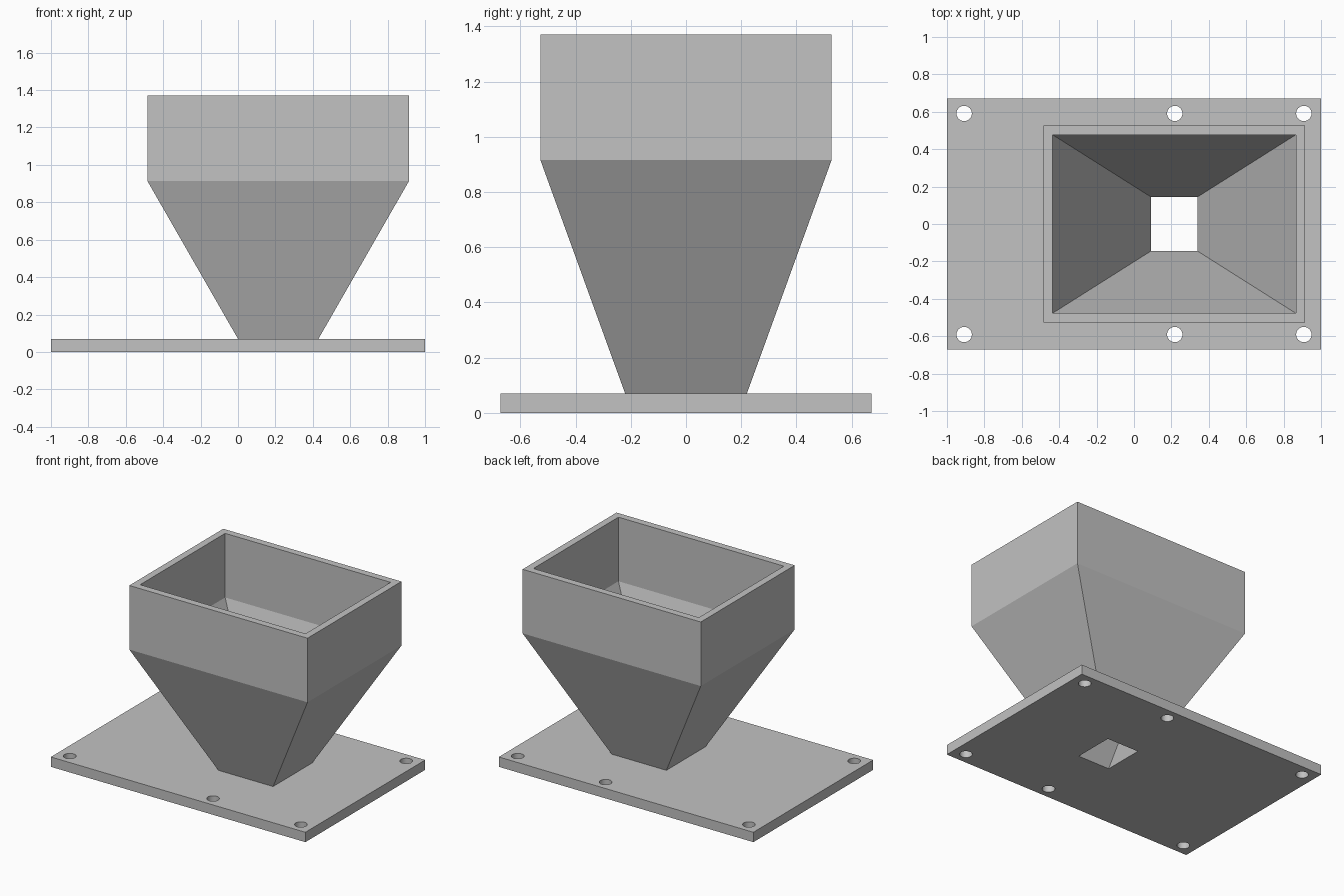
import bpy, bmesh

if "Cube" in bpy.data.objects:
    bpy.data.objects.remove(bpy.data.objects["Cube"], do_unlink=True)

PLATE_X, PLATE_Y, PLATE_T = 2.0, 1.344, 0.07
CENTRE_X = 0.215                 # hopper axis
NECK = (0.175, 0.195)            # outer half sizes at z = 0
BIN = (0.70, 0.527)              # outer half sizes of the straight bin
SHOULDER, TOP, WALL = 0.915, 1.37, 0.05

grey = bpy.data.materials.new("light grey")
grey.use_nodes = True
colour = (0.54, 0.54, 0.54, 1)
grey.diffuse_color = colour
grey.node_tree.nodes["Principled BSDF"].inputs["Base Color"].default_value = colour


def make(name, bm):
    bmesh.ops.recalc_face_normals(bm, faces=bm.faces)
    mesh = bpy.data.meshes.new(name)
    bm.to_mesh(mesh)
    bm.free()
    mesh.materials.append(grey)
    obj = bpy.data.objects.new(name, mesh)
    bpy.context.collection.objects.link(obj)
    return obj


def section(z, inset=0.0):
    """Rectangle of the hopper at height z: half width, half depth, z."""
    t = min(z / SHOULDER, 1)
    half = [a + (b - a) * t - inset for a, b in zip(NECK, BIN)]
    return half[0], half[1], z


def loft(name, sections, ring_closed=False):
    """Join stacked rectangles; ring_closed links the last back to the first."""
    bm = bmesh.new()
    rings = [[bm.verts.new((CENTRE_X + sx * hx, sy * hy, z))
              for sx, sy in ((-1, -1), (1, -1), (1, 1), (-1, 1))]
             for hx, hy, z in sections]
    pairs = list(zip(rings, rings[1:]))
    if ring_closed:
        pairs.append((rings[-1], rings[0]))
    else:
        bm.faces.new(rings[0])
        bm.faces.new(rings[-1])
    for a, b in pairs:
        for i in range(4):
            j = (i + 1) % 4
            bm.faces.new((a[i], a[j], b[j], b[i]))
    return make(name, bm)


def cut(target, cutter):
    cutter.hide_render = True
    mod = target.modifiers.new("cut", "BOOLEAN")
    mod.operation = "DIFFERENCE"
    mod.solver = "EXACT"
    mod.object = cutter
    bpy.context.view_layer.objects.active = target
    bpy.ops.object.modifier_apply(modifier=mod.name)
    bpy.data.objects.remove(cutter, do_unlink=True)


# Hopper: outer skin up, rim, inner skin down
outer = [section(z) for z in (PLATE_T, SHOULDER, TOP)]
inner = [section(z, WALL) for z in (TOP, SHOULDER, PLATE_T)]
loft("hopper", outer + inner, ring_closed=True)

# Base plate
bm = bmesh.new()
bmesh.ops.create_cube(bm, size=1)
bmesh.ops.scale(bm, vec=(PLATE_X, PLATE_Y, PLATE_T), verts=bm.verts)
bmesh.ops.translate(bm, vec=(0, 0, PLATE_T / 2), verts=bm.verts)
plate = make("base_plate", bm)

# Tapered outlet continuing the hopper through the plate
cut(plate, loft("outlet_cutter", [section(z, WALL) for z in (-0.1, 0.2)]))

# Screw holes
bm = bmesh.new()
for x in (-0.908, 0.218, 0.908):
    for y in (-0.591, 0.591):
        hole = bmesh.ops.create_cone(bm, cap_ends=True, segments=32,
                                     radius1=0.041, radius2=0.041, depth=0.4)
        bmesh.ops.translate(bm, vec=(x, y, 0), verts=hole["verts"])
cut(plate, make("screw_hole_cutter", bm))

# Smooth the round holes, keep every corner sharp
bpy.ops.object.select_all(action="DESELECT")
plate.select_set(True)
bpy.context.view_layer.objects.active = plate
bpy.ops.object.shade_smooth_by_angle(angle=0.4)
